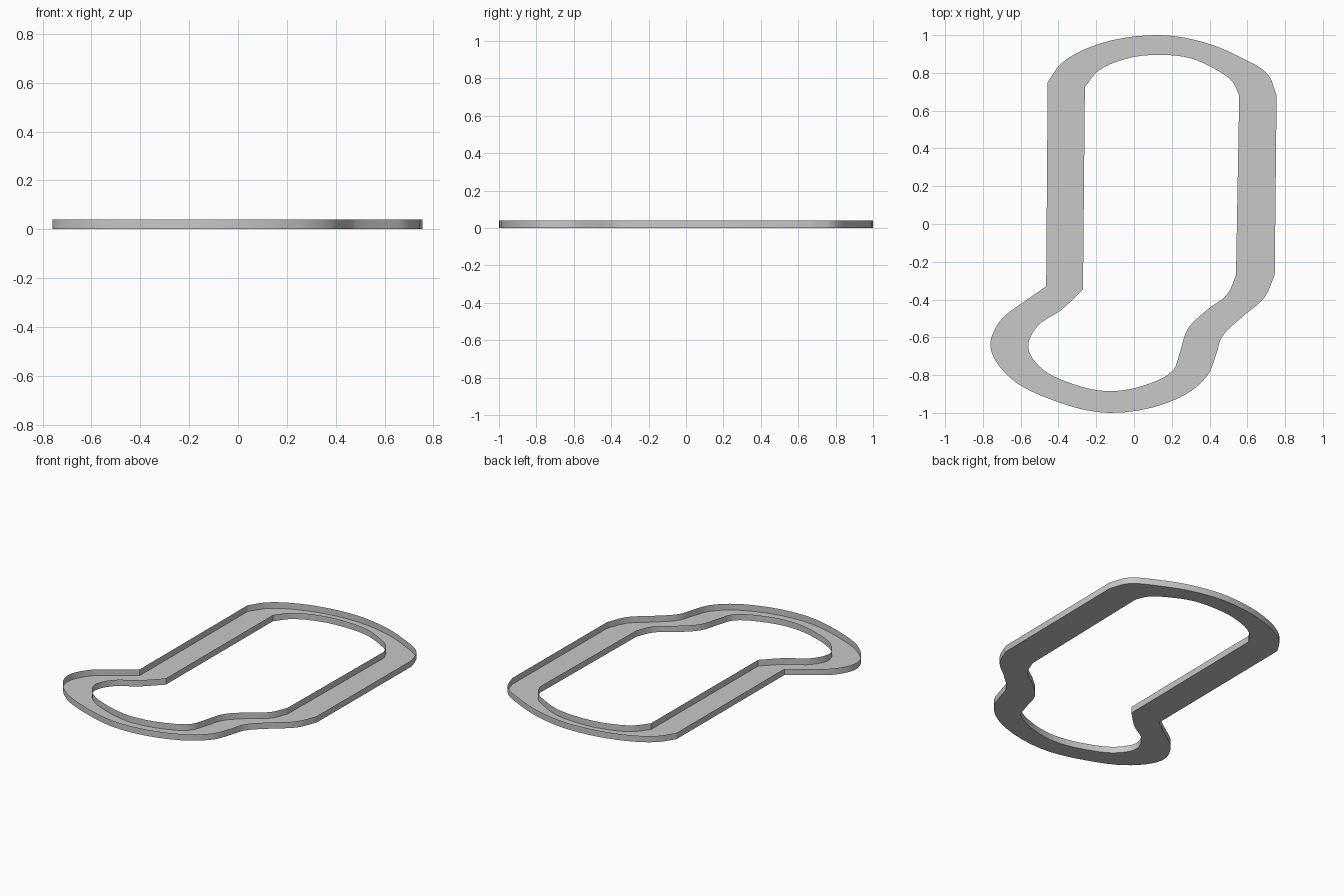
import bpy
import bmesh
from mathutils import Vector
from mathutils.geometry import interpolate_bezier

cube = bpy.data.objects.get("Cube")
if cube:
    bpy.data.objects.remove(cube, do_unlink=True)

WALL_HEIGHT = 0.04
STEPS = 6

grey = bpy.data.materials.new("plain_grey")
grey.use_nodes = True
colour = (0.58, 0.58, 0.58, 1)
grey.diffuse_color = colour
grey.node_tree.nodes["Principled BSDF"].inputs["Base Color"].default_value = colour

# Curved ends of the two outlines, running clockwise; straight sides join them
OUTER_TOP = [(-.457, .75), (-.385, .85), (-.18, .955), (.13, 1),
             (.36, .965), (.56, .885), (.71, .79), (.755, .68)]
OUTER_BASE = [(.745, -.27), (.69, -.39), (.575, -.49), (.465, -.6), (.435, -.69),
              (.39, -.8), (.24, -.92), (-.13, -1), (-.45, -.925), (-.66, -.81),
              (-.76, -.65), (-.71, -.515), (-.565, -.4), (-.465, -.33)]
INNER_TOP = [(-.26, .725), (-.19, .81), (-.02, .88), (.13, .895),
             (.29, .88), (.41, .83), (.52, .755), (.557, .68)]
INNER_BASE = [(.54, -.27), (.495, -.37), (.38, -.46), (.285, -.555), (.24, -.69),
              (.21, -.77), (.12, -.83), (-.13, -.885), (-.37, -.83), (-.5, -.755),
              (-.56, -.65), (-.51, -.54), (-.385, -.455), (-.27, -.345)]


def smooth_run(points):
    """Smooth open curve through the points."""
    pts = [Vector((x, y, 0)) for x, y in points]
    dirs = [(b - a).normalized() for a, b in zip(pts, pts[1:])]
    tangents = [dirs[0]]
    tangents += [(a + b).normalized() for a, b in zip(dirs, dirs[1:])]
    tangents.append(dirs[-1])
    run = [pts[0]]
    for i in range(len(pts) - 1):
        reach = (pts[i + 1] - pts[i]).length / 3
        run += interpolate_bezier(pts[i], pts[i] + tangents[i] * reach,
                                  pts[i + 1] - tangents[i + 1] * reach,
                                  pts[i + 1], STEPS)[1:]
    return run


def band(name, first, second, smooth):
    """Closed strip of quads between two matching loops."""
    bm = bmesh.new()
    a = [bm.verts.new(p) for p in first]
    b = [bm.verts.new(p) for p in second]
    for i in range(len(a)):
        j = (i + 1) % len(a)
        bm.faces.new((a[i], a[j], b[j], b[i]))
    mesh = bpy.data.meshes.new(name)
    bm.to_mesh(mesh)
    bm.free()
    mesh.materials.append(grey)
    obj = bpy.data.objects.new(name, mesh)
    bpy.context.collection.objects.link(obj)
    if smooth:
        bpy.ops.object.select_all(action='DESELECT')
        obj.select_set(True)
        bpy.context.view_layer.objects.active = obj
        bpy.ops.object.shade_smooth_by_angle()
    return obj


def raised(loop):
    return [p + Vector((0, 0, WALL_HEIGHT)) for p in loop]


outer = smooth_run(OUTER_TOP) + smooth_run(OUTER_BASE)
inner = smooth_run(INNER_TOP) + smooth_run(INNER_BASE)

# Open channel: flat floor with a thin upright wall along each edge
band("channel_floor", inner, outer, False)
band("outer_wall", outer, raised(outer), True)
band("inner_wall", raised(inner), inner, True)
